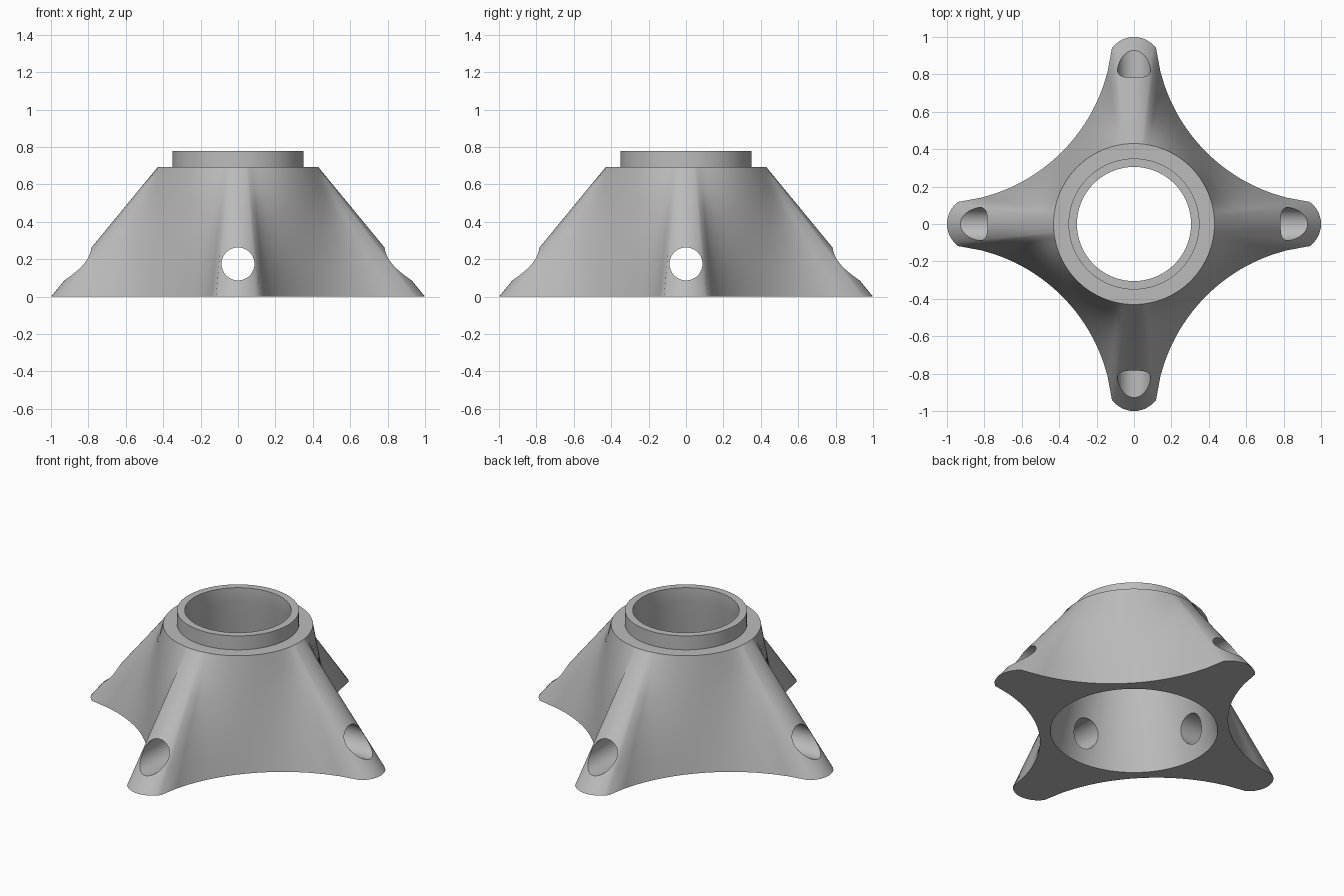
import bpy, bmesh
from math import sin, cos, pi, sqrt, radians

cube = bpy.data.objects.get("Cube")
if cube:
    bpy.data.objects.remove(cube, do_unlink=True)

HEIGHT, SHOULDER_Z = 0.78, 0.692
SHOULDER_R, COLLAR_R, BORE_R, BASE_BORE_R = 0.43, 0.35, 0.305, 0.48
HOLE_R, HOLE_Z = 0.088, 0.175
TIP_C, TIP_R = 0.854, 0.146        # rounded arm tip
VALLEY_C, VALLEY_R = 1.478, 0.933  # hollow between arms
CORNER = radians(7.15)

metal = bpy.data.materials.new("light grey")
metal.use_nodes = True
grey = (0.5, 0.5, 0.5, 1)
metal.diffuse_color = grey
metal.node_tree.nodes["Principled BSDF"].inputs["Base Color"].default_value = grey


def star_radius(a):
    """Base outline radius at angle a, four-fold symmetric."""
    a = abs((a + pi / 4) % (pi / 2) - pi / 4)
    if a <= CORNER:
        return TIP_C * cos(a) + sqrt(TIP_R ** 2 - (TIP_C * sin(a)) ** 2)
    b = pi / 4 - a
    return VALLEY_C * cos(b) - sqrt(VALLEY_R ** 2 - (VALLEY_C * sin(b)) ** 2)


# Column angles: one eighth, mirrored and repeated around
eighth = [CORNER * i / 6 for i in range(6)]
eighth += [CORNER + (pi / 4 - CORNER) * i / 14 for i in range(15)]
quarter = eighth + [pi / 2 - a for a in reversed(eighth[1:-1])]
angles = [q * pi / 2 + a for q in range(4) for a in quarter]

# Rings run up the outside, over the collar and down the bore
STEPS = 6
rings = []
for i in range(STEPS + 1):
    t = i / STEPS
    rings.append((SHOULDER_Z * t,
                  lambda a, t=t: star_radius(a) * (1 - t) + SHOULDER_R * t))
for z, r in ((SHOULDER_Z, COLLAR_R), (HEIGHT, COLLAR_R), (HEIGHT, BORE_R),
             (SHOULDER_Z, BORE_R), (0, BASE_BORE_R)):
    rings.append((z, lambda a, r=r: r))

bm = bmesh.new()
loops = [[bm.verts.new((f(a) * cos(a), f(a) * sin(a), z)) for a in angles]
         for z, f in rings]
n = len(angles)
for k, low in enumerate(loops):
    high = loops[(k + 1) % len(loops)]
    for i in range(n):
        j = (i + 1) % n
        bm.faces.new((low[i], low[j], high[j], high[i]))
bmesh.ops.recalc_face_normals(bm, faces=bm.faces)
mesh = bpy.data.meshes.new("four_arm_base")
bm.to_mesh(mesh)
bm.free()
mesh.materials.append(metal)
body = bpy.data.objects.new("four_arm_base", mesh)
bpy.context.collection.objects.link(body)

# Horizontal pin holes through opposite arms
cutters = []
for name, rot in (("hole_cutter_x", (0, pi / 2, 0)), ("hole_cutter_y", (pi / 2, 0, 0))):
    bpy.ops.mesh.primitive_cylinder_add(vertices=48, radius=HOLE_R, depth=2.4,
                                        location=(0, 0, HOLE_Z), rotation=rot)
    cutter = bpy.context.object
    cutter.name = name
    cutter.hide_render = True
    cutter.data.materials.append(metal)
    cutters.append(cutter)
    mod = body.modifiers.new(name, 'BOOLEAN')
    mod.operation = 'DIFFERENCE'
    mod.solver = 'EXACT'
    mod.object = cutter

bpy.ops.object.select_all(action='DESELECT')
body.select_set(True)
bpy.context.view_layer.objects.active = body
for cutter in cutters:
    bpy.ops.object.modifier_apply(modifier=cutter.name)
    bpy.data.objects.remove(cutter, do_unlink=True)
bpy.ops.object.shade_smooth_by_angle(angle=radians(35))
